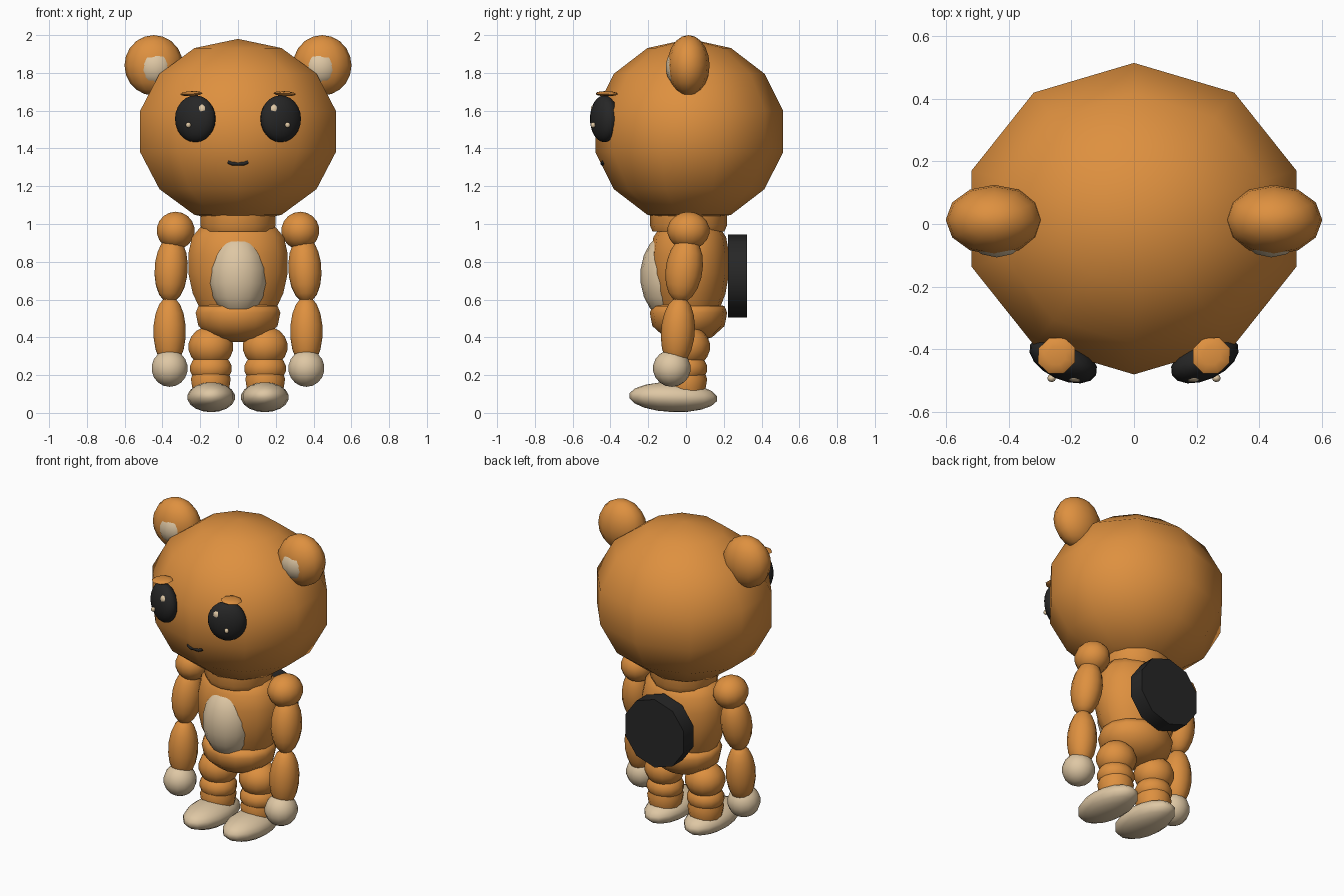
import bpy, bmesh
from math import sin, cos, pi, radians
from mathutils import Matrix, Euler, Vector

if "Cube" in bpy.data.objects:
    bpy.data.objects.remove(bpy.data.objects["Cube"])


def material(name, colour):
    mat = bpy.data.materials.new(name)
    mat.use_nodes = True
    mat.diffuse_color = (*colour, 1)
    mat.node_tree.nodes["Principled BSDF"].inputs["Base Color"].default_value = (*colour, 1)
    return mat


ORANGE = material("orange fur", (0.73, 0.28, 0.05))
CREAM = material("cream fur", (0.73, 0.57, 0.37))
BLACK = material("soft black", (0.02, 0.02, 0.02))


def finish(obj, mat):
    """Colour the part and smooth it, keeping hard rims."""
    obj.data.materials.append(mat)
    bpy.ops.object.select_all(action="DESELECT")
    obj.select_set(True)
    bpy.context.view_layer.objects.active = obj
    bpy.ops.object.shade_smooth_by_angle(angle=radians(60))
    return obj


def lathe(name, mat, profile, centre, scale=(1, 1, 1), rot=(0, 0, 0), segs=14):
    """Spin (radius, height) points around z, then scale, turn and place."""
    bm = bmesh.new()
    rings = []
    for r, z in profile:
        angles = [pi / 2 + 2 * pi * i / segs for i in range(segs)]
        rings.append([bm.verts.new((r * cos(a), r * sin(a), z)) for a in angles])
    for low, high in zip(rings, rings[1:]):
        for i in range(segs):
            j = (i + 1) % segs
            bm.faces.new((low[i], low[j], high[j], high[i]))
    bm.faces.new(rings[0])
    bm.faces.new(rings[-1])
    bmesh.ops.remove_doubles(bm, verts=bm.verts, dist=1e-5)
    turn = Euler([radians(a) for a in rot]).to_matrix().to_4x4()
    bm.transform(Matrix.Translation(Vector(centre)) @ turn @ Matrix.Diagonal((*scale, 1)))
    bmesh.ops.recalc_face_normals(bm, faces=bm.faces)
    mesh = bpy.data.meshes.new(name)
    bm.to_mesh(mesh)
    bm.free()
    obj = bpy.data.objects.new(name, mesh)
    bpy.context.collection.objects.link(obj)
    return finish(obj, mat)


def ball(name, mat, centre, radii, rot=(0, 0, 0), segs=14, rings=9):
    arc = [pi * i / rings for i in range(rings + 1)]
    profile = [(sin(a), -cos(a)) for a in arc]
    return lathe(name, mat, profile, centre, radii, rot, segs)


# Head and neck
ball("head", ORANGE, (0, 0.017, 1.49), (0.559, 0.51, 0.49), segs=10, rings=7)
lathe("neck", ORANGE, [(0.19, 0.96), (0.203, 0.99), (0.203, 1.06)], (0, 0.013, 0))

# Mouth
curve = bpy.data.curves.new("mouth", "CURVE")
curve.dimensions = "3D"
curve.bevel_depth = 0.01
curve.bevel_resolution = 1
curve.use_fill_caps = True
line = curve.splines.new("POLY")
points = [(-0.052, 1.328), (-0.03, 1.319), (0.03, 1.319), (0.052, 1.328)]
line.points.add(len(points) - 1)
for p, (x, z) in zip(line.points, points):
    p.co = (x, -0.452 + 0.28 * abs(x), z, 1)
mouth = bpy.data.objects.new("mouth", curve)
bpy.context.collection.objects.link(mouth)
curve.materials.append(BLACK)

# Torso, belly patch and hips
lathe("torso", ORANGE, [(0.2, 0.54), (0.245, 0.63), (0.27, 0.74), (0.27, 0.84),
                        (0.25, 0.93), (0.19, 1.0)], (0, 0.02, 0), (1, 0.77, 1))
ball("belly_patch", CREAM, (0, -0.1, 0.725), (0.157, 0.142, 0.222))
lathe("hips", ORANGE, [(0.05, 0.375), (0.14, 0.4), (0.215, 0.46), (0.23, 0.53),
                       (0.215, 0.565), (0.15, 0.58)], (0, 0.013, 0), (1, 0.89, 1))

# Round pack on the back
lathe("back_disc", BLACK, [(1, -0.05), (1, 0.05)], (0, 0.272, 0.725),
      (0.22, 0.22, 1), (90, 0, 0), segs=10)

for side, s in (("left", 1), ("right", -1)):
    # Ears
    ball(side + "_ear", ORANGE, (s * 0.446, 0.013, 1.84), (0.155, 0.112, 0.16), segs=12, rings=10)
    ball(side + "_inner_ear", CREAM, (s * 0.438, -0.028, 1.83), (0.1, 0.08, 0.102), segs=12)

    # Eyes, glints and brows
    ball(side + "_eye", BLACK, (s * 0.226, -0.433, 1.557), (0.116, 0.064, 0.124),
         (0, 0, s * 25), segs=16, rings=12)
    ball(side + "_large_glint", CREAM, (s * 0.192, -0.483, 1.605), (0.03, 0.022, 0.03),
         (0, 0, s * 15), segs=8, rings=6)
    ball(side + "_small_glint", CREAM, (s * 0.263, -0.492, 1.524), (0.014, 0.013, 0.015),
         segs=8, rings=6)
    ball(side + "_brow", ORANGE, (s * 0.247, -0.42, 1.69), (0.064, 0.061, 0.013),
         (0, s * 3, 22.5), segs=8, rings=6)

    # Arms
    ball(side + "_shoulder", ORANGE, (s * 0.33, 0.013, 0.965), (0.103, 0.112, 0.1))
    ball(side + "_upper_arm", ORANGE, (s * 0.354, -0.01, 0.76), (0.09, 0.098, 0.178),
         (-8, -s * 3, 0))
    ball(side + "_forearm", ORANGE, (s * 0.362, -0.043, 0.43), (0.088, 0.09, 0.188),
         (-4, 0, 0))
    ball(side + "_hand", CREAM, (s * 0.362, -0.075, 0.236), (0.098, 0.1, 0.098))

    # Legs and feet
    ball(side + "_thigh", ORANGE, (s * 0.144, 0.01, 0.35), (0.122, 0.118, 0.11))
    ball(side + "_shin", ORANGE, (s * 0.144, 0.005, 0.235), (0.114, 0.108, 0.085))
    lathe(side + "_ankle", ORANGE, [(0.09, 0.08), (0.1, 0.13), (0.108, 0.18), (0.09, 0.23)],
          (s * 0.144, 0.004, 0))
    ball(side + "_foot", CREAM, (s * 0.142, -0.068, 0.083), (0.127, 0.235, 0.079),
         (-2, 0, 0), segs=16)
